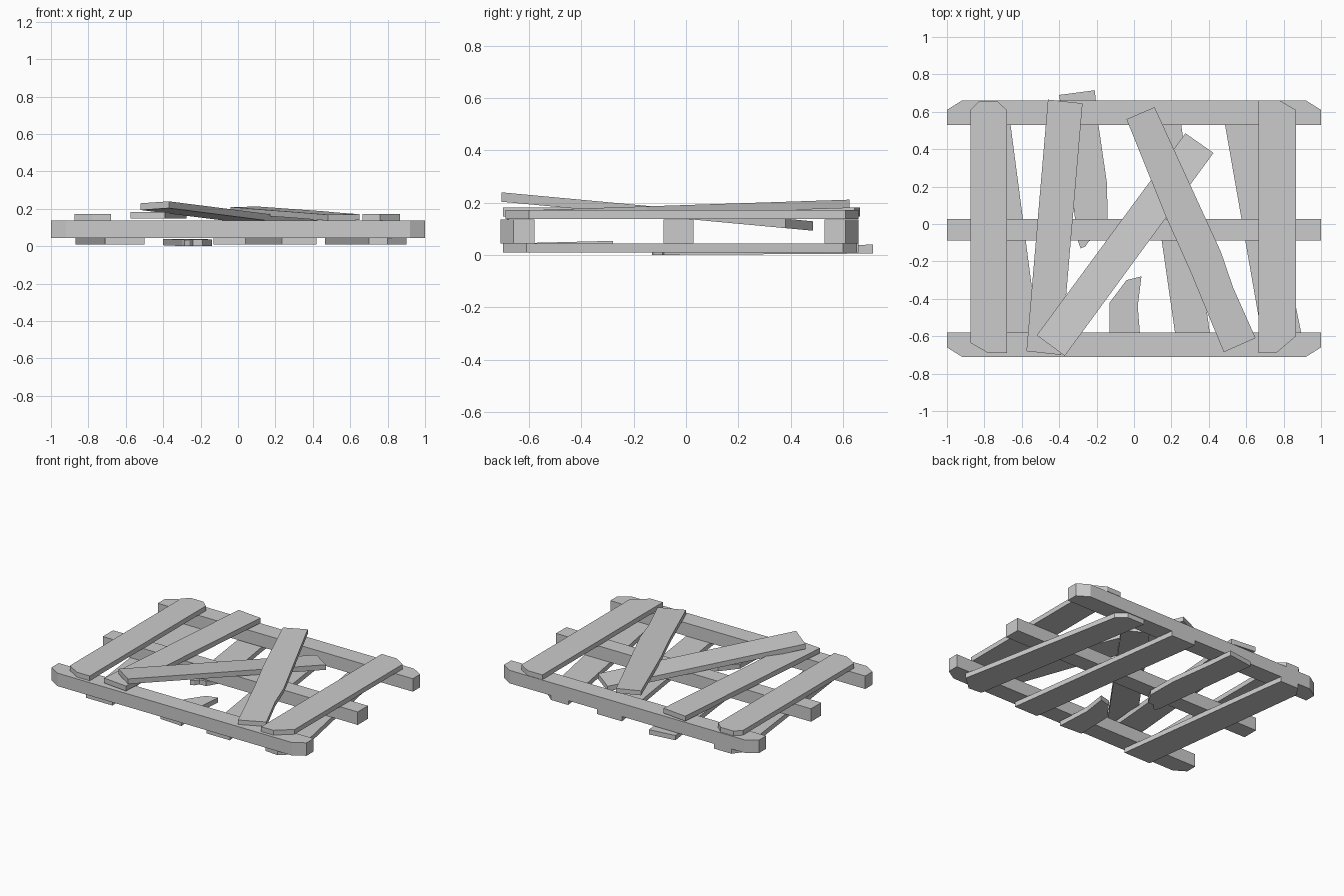
import bpy, bmesh


def slab(name, outline, z0, thick, slope=0.0):
    """Extrude a plan outline; its underside is z0 + slope * y."""
    bm = bmesh.new()
    low = [bm.verts.new((x, y, z0 + slope * y)) for x, y in outline]
    face = bm.faces.new(low)
    ext = bmesh.ops.extrude_face_region(bm, geom=[face])
    top = [v for v in ext["geom"] if isinstance(v, bmesh.types.BMVert)]
    bmesh.ops.translate(bm, verts=top, vec=(0, 0, thick))
    bmesh.ops.recalc_face_normals(bm, faces=bm.faces)
    me = bpy.data.meshes.new(name)
    bm.to_mesh(me)
    bm.free()
    ob = bpy.data.objects.new(name, me)
    bpy.context.collection.objects.link(ob)
    return ob


def mirrored(half):
    return half + [(-x, y) for x, y in reversed(half)]


# Three long beams, the outer two with cut corners
slab("front_beam", mirrored([(0.92, -0.71), (1, -0.66), (1, -0.58)]), 0.044, 0.092)
slab("middle_beam", mirrored([(1, -0.087), (1, 0.028)]), 0.044, 0.092)
slab("back_beam", mirrored([(1, 0.53), (1, 0.61), (0.92, 0.66)]), 0.044, 0.092)

# Top boards still in place
slab("top_board_left", [(-0.875, -0.635), (-0.78, -0.69), (-0.68, -0.69), (-0.68, 0.61),
                        (-0.73, 0.655), (-0.83, 0.655), (-0.875, 0.61)], 0.138, 0.034)
slab("top_board_right", [(0.665, -0.69), (0.76, -0.69), (0.865, -0.60), (0.865, 0.61),
                         (0.78, 0.66), (0.665, 0.66)], 0.138, 0.034)
slab("top_board_skewed", [(-0.575, -0.68), (-0.39, -0.70), (-0.275, 0.645),
                          (-0.46, 0.665)], 0.147, 0.035)

# Loose boards lying across each other
slab("loose_board_fallen", [(-0.52, -0.595), (-0.37, -0.705), (0.425, 0.38),
                            (0.275, 0.485)], 0.138, 0.036, -0.093)
slab("loose_board_upper", [(-0.04, 0.56), (0.17, 0.04), (0.30, -0.25), (0.48, -0.685),
                           (0.65, -0.61), (0.53, -0.34), (0.465, -0.15), (0.11, 0.625)],
     0.159, 0.032, 0.033)

# Slanted underside boards
slab("bottom_board_left", [(-0.71, -0.69), (-0.50, -0.69), (-0.66, 0.53), (-0.68, 0.66),
                           (-0.82, 0.66), (-0.87, 0.59)], 0.01, 0.034)
slab("bottom_board_middle", [(0.235, -0.69), (0.42, -0.69), (0.235, 0.66),
                             (0.04, 0.66)], 0.01, 0.034)
slab("bottom_board_right", [(0.70, -0.69), (0.80, -0.70), (0.90, -0.61), (0.865, -0.44),
                            (0.665, 0.60), (0.60, 0.655), (0.465, 0.655)], 0.01, 0.034)

# Snapped underside board in two pieces
slab("broken_board_back", [(-0.40, 0.69), (-0.30, -0.09), (-0.285, -0.13), (-0.26, -0.12),
                           (-0.24, -0.09), (-0.19, -0.085), (-0.14, 0.0), (-0.145, 0.22),
                           (-0.19, 0.53), (-0.21, 0.715)], 0.001, 0.034, 0.006)
slab("broken_board_front", [(-0.13, -0.68), (0.04, -0.69), (0.02, -0.44), (0.04, -0.28),
                            (-0.04, -0.30), (-0.13, -0.42)], 0.027, 0.034, 0.025)
